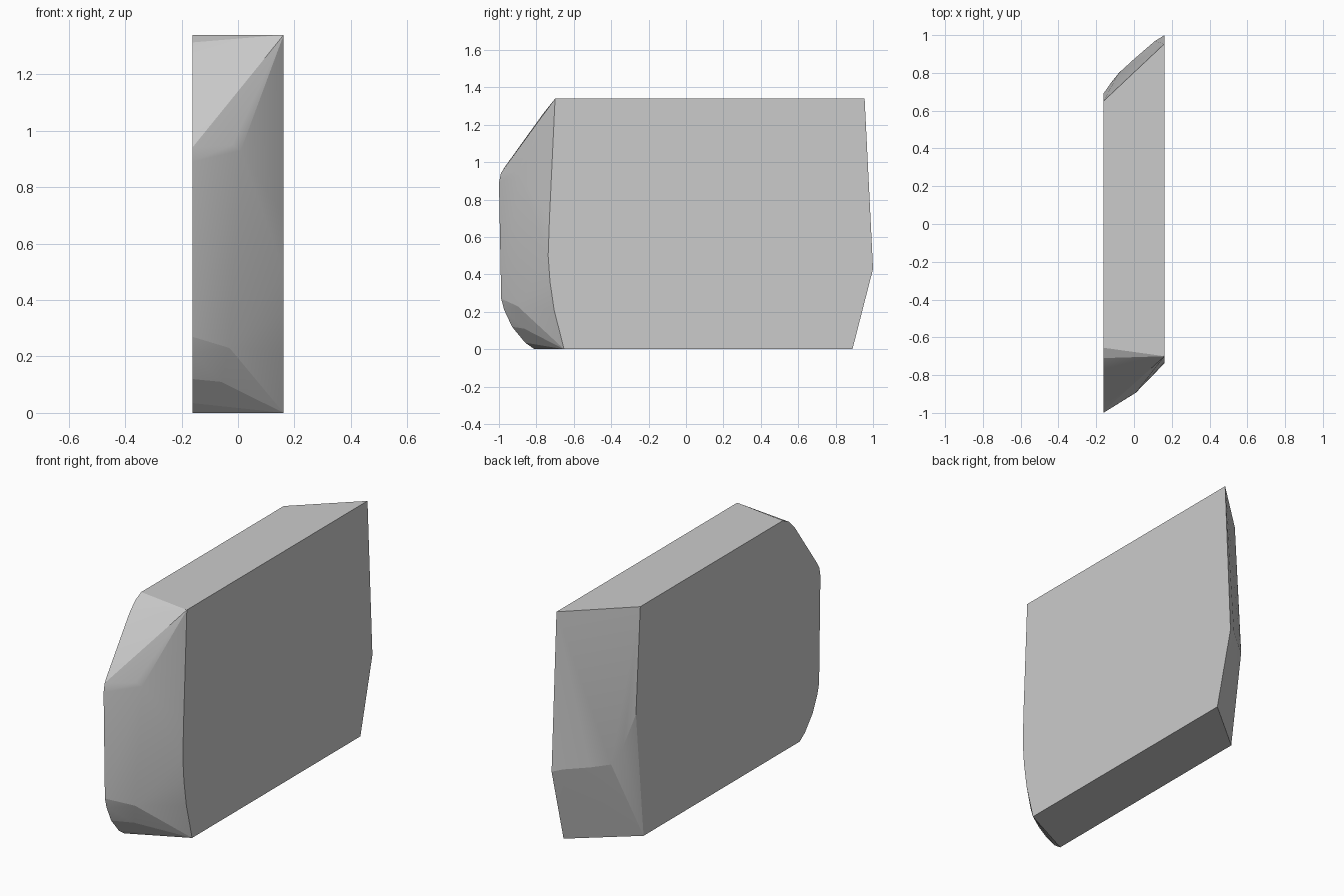
import bpy, bmesh, math

if "Cube" in bpy.data.objects:
    bpy.data.objects.remove(bpy.data.objects["Cube"])

W = 0.162   # half thickness
H = 1.34    # height

# side outlines as (y, z)
left_side = [(-0.655, H), (-0.71, 1.313), (-0.765, 1.258), (-0.965, 0.98), (-0.99, 0.94),
             (-1.0, 0.89), (-0.988, 0.27), (-0.972, 0.21), (-0.93, 0.12), (-0.86, 0.035),
             (-0.81, 0.0), (0.62, 0.0), (0.69, 0.73), (0.65, H)]
right_side = [(-0.70, H), (-0.73, 0.7), (-0.737, 0.5), (-0.727, 0.36), (-0.705, 0.21),
              (-0.652, 0.0), (0.89, 0.0), (1.0, 0.43), (0.955, H)]
# ridge points on the bevelled ends as (x, y, z)
ridges = [(0.01, -0.893, 0.93), (-0.02, -0.91, 0.95), (-0.03, -0.90, 0.23), (-0.06, -0.865, 0.11),
          (-0.08, 0.80, 0.46), (-0.12, 0.75, 0.55), (0.0, 0.873, 0.45), (0.11, 0.968, 0.445)]

points = [(-W, y, z) for y, z in left_side] + [(W, y, z) for y, z in right_side] + ridges

# solid block wrapped around the outlines
bm = bmesh.new()
for p in points:
    bm.verts.new(p)
hull = bmesh.ops.convex_hull(bm, input=bm.verts)
loose = {g for g in hull["geom_interior"] + hull["geom_unused"] if isinstance(g, bmesh.types.BMVert)}
bmesh.ops.delete(bm, geom=list(loose), context='VERTS')
bmesh.ops.dissolve_limit(bm, angle_limit=math.radians(0.5), verts=bm.verts, edges=bm.edges)
bmesh.ops.recalc_face_normals(bm, faces=bm.faces)

mesh = bpy.data.meshes.new("slanted_block")
bm.to_mesh(mesh)
bm.free()
block = bpy.data.objects.new("slanted_block", mesh)
bpy.context.collection.objects.link(block)

grey = bpy.data.materials.new("mid_grey")
grey.diffuse_color = (0.6, 0.6, 0.6, 1)
grey.use_nodes = True
grey.node_tree.nodes["Principled BSDF"].inputs["Base Color"].default_value = grey.diffuse_color
mesh.materials.append(grey)

# soft ends, crisp outline
bpy.context.view_layer.objects.active = block
block.select_set(True)
bpy.ops.object.shade_smooth_by_angle(angle=math.radians(12))
